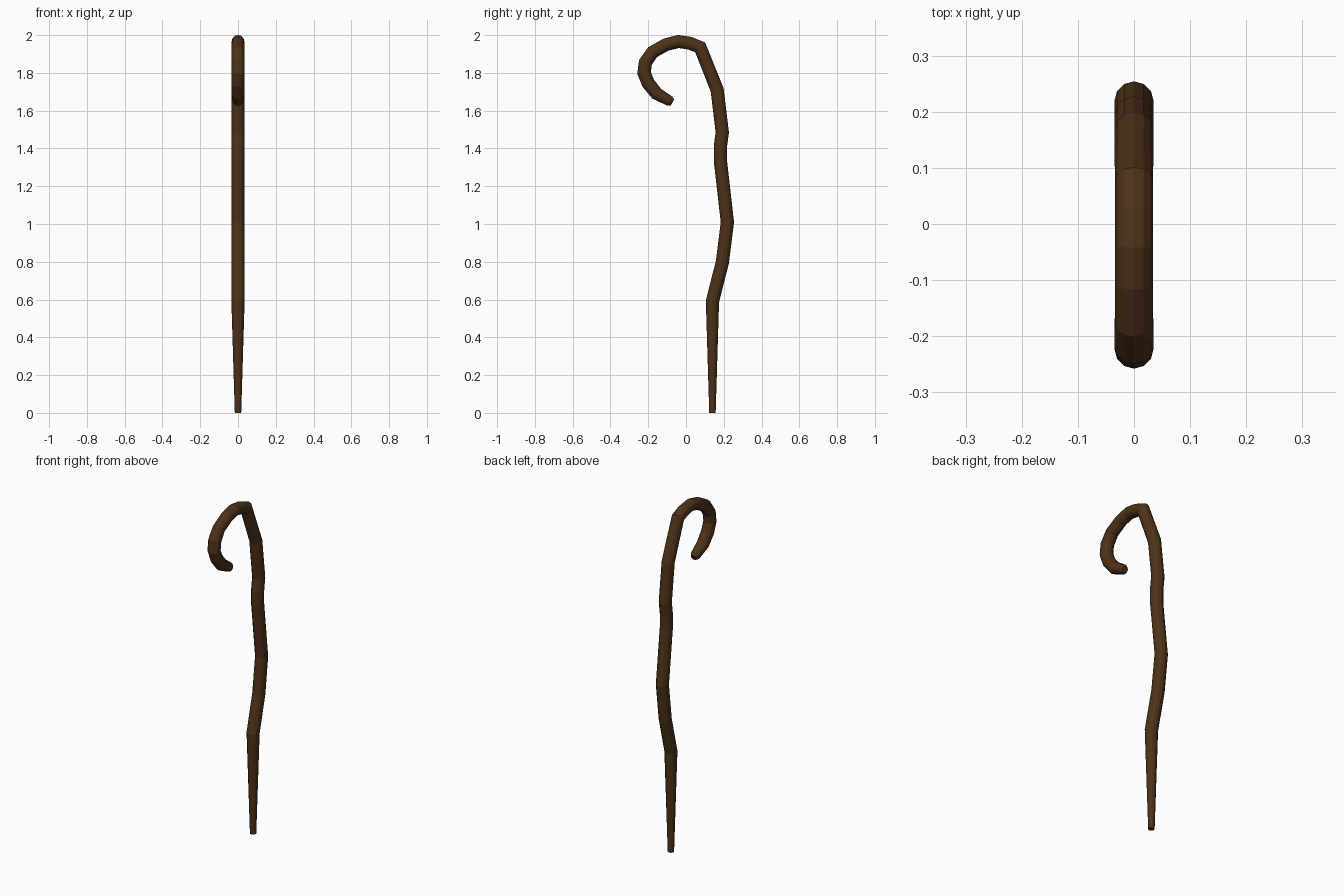
import bpy, bmesh, math
from mathutils import Vector

if "Cube" in bpy.data.objects:
    bpy.data.objects.remove(bpy.data.objects["Cube"])

SIDES = 12
# Centre line of the staff: (y, z, radius), foot to curled tip
PATH = [
    (0.14, 0.0, 0.017), (0.14, 0.59, 0.035), (0.193, 0.80, 0.035),
    (0.219, 1.01, 0.035), (0.182, 1.335, 0.035), (0.182, 1.41, 0.035),
    (0.192, 1.485, 0.035), (0.165, 1.71, 0.035), (0.075, 1.935, 0.034),
    (0.02, 1.957, 0.034), (-0.04, 1.966, 0.034), (-0.105, 1.95, 0.034),
    (-0.177, 1.91, 0.034), (-0.215, 1.855, 0.035), (-0.222, 1.80, 0.035),
    (-0.20, 1.745, 0.035), (-0.155, 1.69, 0.034), (-0.085, 1.65, 0.027),
    (-0.072, 1.643, 0.018),
]


def staff(name, path):
    bm = bmesh.new()
    pts = [Vector((0, y, z)) for y, z, r in path]
    rings = []
    for i, p in enumerate(pts):
        # mitred ring: lies across the average of the two neighbouring segments
        a = (p - pts[i - 1]).normalized() if i else (pts[1] - p).normalized()
        b = (pts[i + 1] - p).normalized() if i < len(pts) - 1 else a
        t = (a + b).normalized()
        side = Vector((1, 0, 0))
        up = t.cross(side) / t.dot(a)
        r = path[i][2]
        rings.append([bm.verts.new(p + r * (math.cos(k * math.tau / SIDES) * side
                                            + math.sin(k * math.tau / SIDES) * up))
                      for k in range(SIDES)])
    for lo, hi in zip(rings, rings[1:]):
        for k in range(SIDES):
            n = (k + 1) % SIDES
            bm.faces.new((lo[k], lo[n], hi[n], hi[k]))
    bm.faces.new(rings[0][::-1])
    bm.faces.new(rings[-1])
    bmesh.ops.recalc_face_normals(bm, faces=bm.faces)
    mesh = bpy.data.meshes.new(name)
    bm.to_mesh(mesh)
    bm.free()
    obj = bpy.data.objects.new(name, mesh)
    bpy.context.collection.objects.link(obj)
    return obj


# Dark wood crook
wood = bpy.data.materials.new("dark_wood")
wood.diffuse_color = (0.075, 0.032, 0.009, 1)
wood.use_nodes = True
wood.node_tree.nodes["Principled BSDF"].inputs["Base Color"].default_value = wood.diffuse_color
crook = staff("shepherd_crook", PATH)
crook.data.materials.append(wood)
